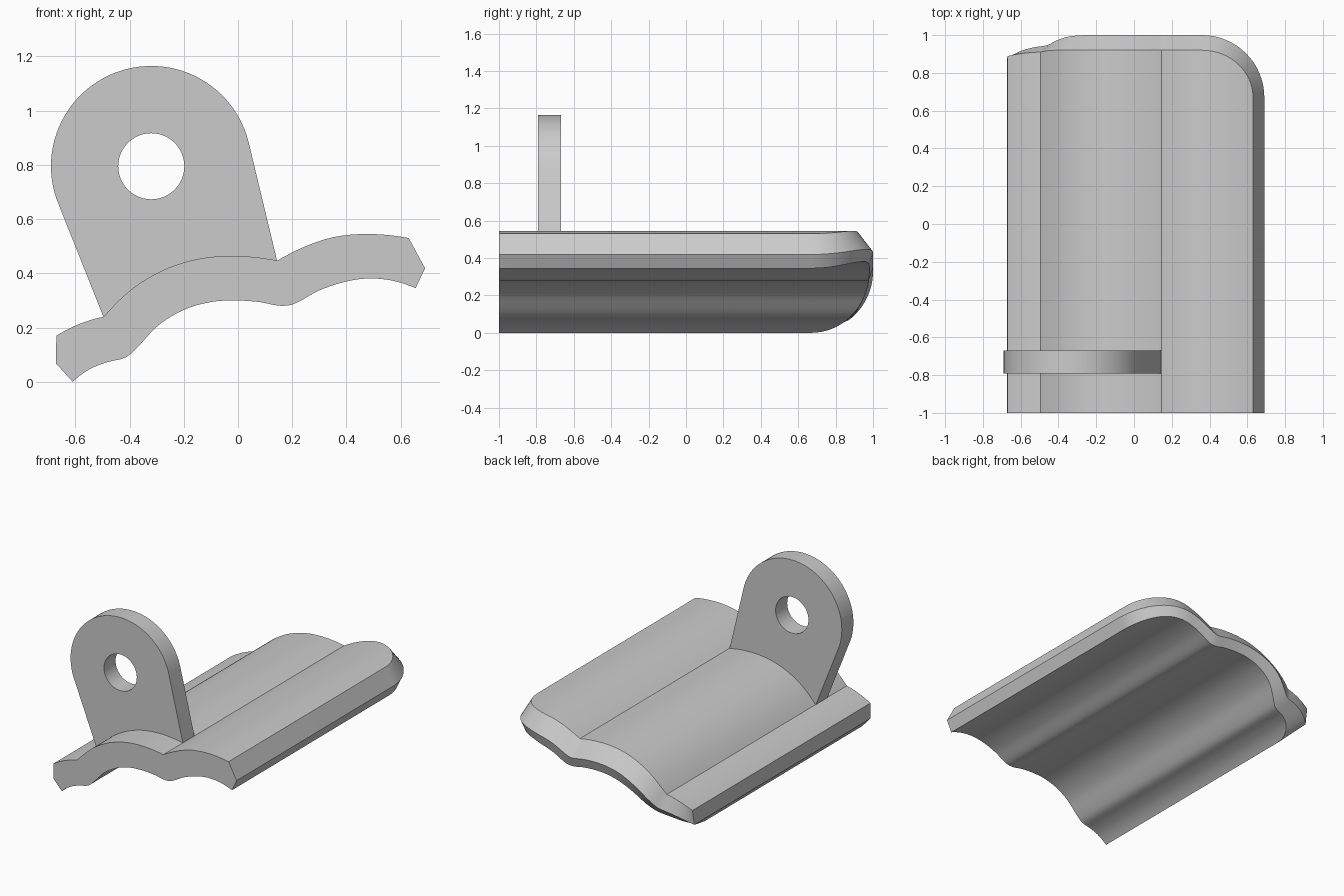
import bpy
import bmesh
import math

cube = bpy.data.objects.get("Cube")
if cube:
    bpy.data.objects.remove(cube)

grey = bpy.data.materials.new("plain grey")
grey.use_nodes = True
colour = (0.6, 0.6, 0.6, 1)
grey.diffuse_color = colour
grey.node_tree.nodes["Principled BSDF"].inputs["Base Color"].default_value = colour

# Profile arcs of the wavy plate, each meeting the next at a crease
TOP = [
    [(-.67, .17), (-.585, .213), (-.495, .24)],
    [(-.495, .24), (-.4, .335), (-.3, .4), (-.2, .44), (-.1, .46), (.02, .463), (.145, .447)],
    [(.145, .447), (.25, .5), (.35, .533), (.48, .545), (.63, .53)],
]
BOTTOM = [[(-.61, 0), (-.55, .045), (-.48, .073), (-.41, .092), (-.37, .128), (-.3, .203),
           (-.2, .265), (-.1, .294), (-.02, .3), (.08, .294), (.16, .28), (.2, .285),
           (.3, .337), (.4, .37), (.48, .381), (.57, .373), (.655, .345)]]


def height(arcs, x):
    """Smooth interpolation within each arc."""
    pts = next((a for a in arcs if x <= a[-1][0]), arcs[-1])
    k = next((i for i in range(len(pts) - 2) if x <= pts[i + 1][0]), len(pts) - 2)

    def chord(i):
        return (pts[i + 1][1] - pts[i][1]) / (pts[i + 1][0] - pts[i][0])

    def slope(i):
        if i == 0:
            return 1.5 * chord(0) - 0.5 * chord(1)
        if i == len(pts) - 1:
            return 1.5 * chord(i - 1) - 0.5 * chord(i - 2)
        return (chord(i - 1) + chord(i)) / 2

    (x0, z0), (x1, z1) = pts[k], pts[k + 1]
    w = x1 - x0
    t = (x - x0) / w
    return (z0 * (1 + 2 * t) * (1 - t) ** 2 + z1 * t * t * (3 - 2 * t)
            + w * t * (1 - t) * (slope(k) * (1 - t) - slope(k + 1) * t))


def lerp(a, b, t):
    return a + (b - a) * t


def finish(obj):
    obj.data.materials.clear()
    obj.data.materials.append(grey)
    bpy.ops.object.select_all(action='DESELECT')
    obj.select_set(True)
    bpy.context.view_layer.objects.active = obj
    bpy.ops.object.shade_smooth_by_angle(angle=math.radians(22))


# Stations across the plate: x of the top, rim and underside, and the corner angle
RADIUS, CORNER_X, CORNER_Y = .33, .36, .67
stations = []
spans = [((-.67, -.495), (-.672, -.455), (-.61, -.41), 12),
         ((-.495, .145), (-.455, .16), (-.41, .18), 32),
         ((.145, CORNER_X), (.16, CORNER_X), (.18, CORNER_X), 12)]
for top, rim, under, n in spans:
    for i in range(n):
        t = i / n
        if top[0] < -.6:
            t = t ** 1.5
        stations.append((lerp(*top, t), lerp(*rim, t), lerp(*under, t), 0))
for i in range(17):
    a = math.pi / 2 * i / 16
    s = math.sin(a)
    stations.append((CORNER_X + .27 * s, CORNER_X + RADIUS * s, CORNER_X + .295 * s, a))


def end_y(z, a, reach):
    """Rounded far corners: one follows height, the other the corner angle."""
    drop = min(1, max(0, 1 - z / RADIUS))
    return CORNER_Y + reach * min(math.sqrt(1 - drop * drop), math.cos(a))


# Wavy plate
bm = bmesh.new()
rows = []
for xt, xr, xu, a in stations:
    zt, zu = height(TOP, xt), height(BOTTOM, xu)
    zr = lerp(zu, zt, .4)
    row = []
    for x, z, reach in ((xt, zt, .25), (xr, zr, RADIUS), (xu, zu, .31)):
        row.append((bm.verts.new((x, -1, z)), bm.verts.new((x, end_y(z, a, reach), z))))
    rows.append(row)
for p, q in zip(rows, rows[1:]):
    bm.faces.new((p[0][0], q[0][0], q[0][1], p[0][1]))
    bm.faces.new((p[2][0], p[2][1], q[2][1], q[2][0]))
    for k in (0, 1):
        for end in (0, 1):
            bm.faces.new((p[k][end], q[k][end], q[k + 1][end], p[k + 1][end]))
for row in (rows[0], rows[-1]):
    for k in (0, 1):
        bm.faces.new((row[k][0], row[k][1], row[k + 1][1], row[k + 1][0]))
bmesh.ops.recalc_face_normals(bm, faces=bm.faces)
mesh = bpy.data.meshes.new("wavy_plate")
bm.to_mesh(mesh)
bm.free()
plate = bpy.data.objects.new("wavy_plate", mesh)
bpy.context.collection.objects.link(plate)
finish(plate)


# Upright lug with a round hole, its foot following the plate
def circle(r, start, stop, n):
    angles = [math.radians(lerp(start, stop, i / n)) for i in range(n + 1)]
    return [(-.32 + r * math.cos(a), .795 + r * math.sin(a)) for a in angles]


foot = [lerp(-.495, .145, i / 24) for i in range(25)]
outline = circle(.37, 14, 199, 48) + [(x, height(TOP, x) - .004) for x in foot]
hole = circle(.122, 0, 360, 48)[:-1]

curve = bpy.data.curves.new("upright_lug", 'CURVE')
curve.dimensions = '2D'
curve.fill_mode = 'BOTH'
curve.extrude = .0615
for loop in (outline, hole):
    spline = curve.splines.new('POLY')
    spline.points.add(len(loop) - 1)
    for point, (x, z) in zip(spline.points, loop):
        point.co = (x, z, 0, 1)
    spline.use_cyclic_u = True
lug = bpy.data.objects.new("upright_lug", curve)
lug.rotation_euler.x = math.pi / 2
lug.location.y = -.73
bpy.context.collection.objects.link(lug)
bpy.ops.object.select_all(action='DESELECT')
lug.select_set(True)
bpy.context.view_layer.objects.active = lug
bpy.ops.object.convert(target='MESH')
lug = bpy.context.view_layer.objects.active

# Weld the lug's walls to its faces
bm = bmesh.new()
bm.from_mesh(lug.data)
bmesh.ops.remove_doubles(bm, verts=bm.verts, dist=.0001)
bmesh.ops.recalc_face_normals(bm, faces=bm.faces)
bm.to_mesh(lug.data)
bm.free()
finish(lug)
